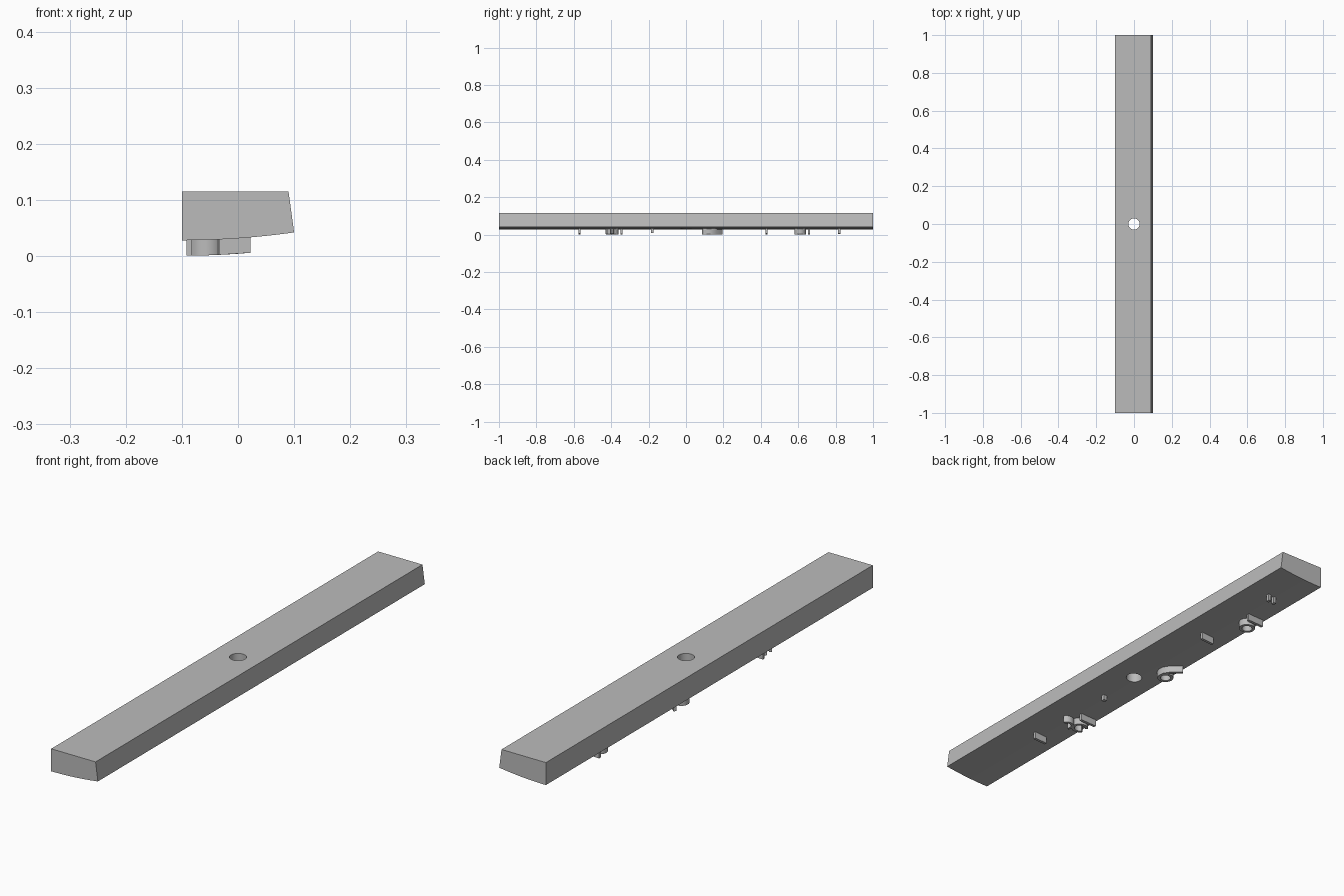
import bpy, bmesh, math
from mathutils import Vector

if "Cube" in bpy.data.objects:
    bpy.data.objects.remove(bpy.data.objects["Cube"])

grey = bpy.data.materials.new("neutral grey")
grey.use_nodes = True
grey.diffuse_color = (0.5, 0.5, 0.5, 1)
grey.node_tree.nodes["Principled BSDF"].inputs["Base Color"].default_value = (0.5, 0.5, 0.5, 1)


def underside(x):
    """Height of the gently curved underside."""
    return 0.028 + 0.014 * ((x + 0.1) / 0.2) ** 2


def finish(name, bm):
    bmesh.ops.recalc_face_normals(bm, faces=bm.faces)
    mesh = bpy.data.meshes.new(name)
    bm.to_mesh(mesh)
    bm.free()
    obj = bpy.data.objects.new(name, mesh)
    bpy.context.collection.objects.link(obj)
    mesh.materials.append(grey)
    return obj


def smooth(obj):
    bpy.ops.object.select_all(action="DESELECT")
    obj.select_set(True)
    bpy.context.view_layer.objects.active = obj
    bpy.ops.object.shade_smooth_by_angle(angle=math.radians(30))


def rib(name, path, width=0.011, closed=False, depth=0.0275):
    """Upright wall along an (x, y) path, following the underside."""
    bm = bmesh.new()
    pts = [Vector(p) for p in path]
    n = len(pts)
    rings = []
    for i, p in enumerate(pts):
        a = pts[(i - 1) % n] if closed else pts[max(i - 1, 0)]
        b = pts[(i + 1) % n] if closed else pts[min(i + 1, n - 1)]
        t = (b - a).normalized()
        side = Vector((-t.y, t.x)) * width / 2
        ring = []
        for q, low in ((p - side, 1), (p + side, 1), (p + side, 0), (p - side, 0)):
            z = underside(q.x) + (-depth if low else 0.008)
            ring.append(bm.verts.new((q.x, q.y, z)))
        rings.append(ring)
    for i in range(n if closed else n - 1):
        r, s = rings[i], rings[(i + 1) % n]
        for k in range(4):
            m = (k + 1) % 4
            bm.faces.new((r[k], r[m], s[m], s[k]))
    if not closed:
        bm.faces.new(rings[0])
        bm.faces.new(rings[-1])
    smooth(finish(name, bm))


def arc(cx, cy, r, start, end, steps=20):
    angles = [math.radians(start + (end - start) * i / steps) for i in range(steps + 1)]
    return [(cx + r * math.cos(a), cy + r * math.sin(a)) for a in angles]


def loop(name, cx, cy, r=0.025):
    rib(name, arc(cx, cy, r, 0, 360, 28)[:-1], closed=True)


# Long bar: end profile extruded along y
bm = bmesh.new()
xs = [-0.1 + 0.2 * i / 16 for i in range(17)]
profile = [(x, underside(x)) for x in xs] + [(0.09, 0.115), (-0.1, 0.115)]
end = bm.faces.new([bm.verts.new((x, -1, z)) for x, z in profile])
extruded = bmesh.ops.extrude_face_region(bm, geom=[end])
bmesh.ops.translate(bm, vec=(0, 2, 0),
                    verts=[v for v in extruded["geom"] if isinstance(v, bmesh.types.BMVert)])
bar = finish("bar", bm)

# Round through hole in the middle
bm = bmesh.new()
bmesh.ops.create_cone(bm, cap_ends=True, segments=40, radius1=0.03, radius2=0.03, depth=0.5)
cutter = finish("hole_cutter", bm)
cutter.hide_render = True
cut = bar.modifiers.new("hole", "BOOLEAN")
cut.operation = "DIFFERENCE"
cut.solver = "EXACT"
cut.object = cutter
bpy.context.view_layer.objects.active = bar
bpy.ops.object.modifier_apply(modifier=cut.name)
bpy.data.objects.remove(cutter)
smooth(bar)

# Plain cross ribs, repeated one unit apart
for side, y in (("front", -0.57), ("back", 0.43)):
    rib(side + "_cross_rib", [(-0.034, y), (0.022, y)])

# Stop ribs beside the round lugs
for side, y in (("front", -0.344), ("back", 0.658)):
    rib(side + "_stop_rib", [(-0.092, y), (-0.02, y)])

# Back ring lug
loop("back_ring", -0.056, 0.61)

# Middle ring lug with its sweeping arm
loop("middle_ring", -0.06, 0.117)
rib("middle_arm", [(-0.052, 0.092), (-0.04, 0.1), (-0.034, 0.115), (-0.036, 0.135),
                   (-0.05, 0.16), (-0.086, 0.19)])

# Front double hook
rib("front_large_hook", arc(-0.056, -0.392, 0.026, -150, 150))
rib("front_small_hook", arc(-0.008, -0.412, 0.022, 20, 220))

# Small locating pegs
rib("front_peg", [(-0.009, -0.18), (0.006, -0.18)], width=0.014, depth=0.022)
for side, x in (("right", -0.014), ("left", 0.011)):
    rib(side + "_back_peg", [(x - 0.006, 0.82), (x + 0.006, 0.82)], width=0.014)
